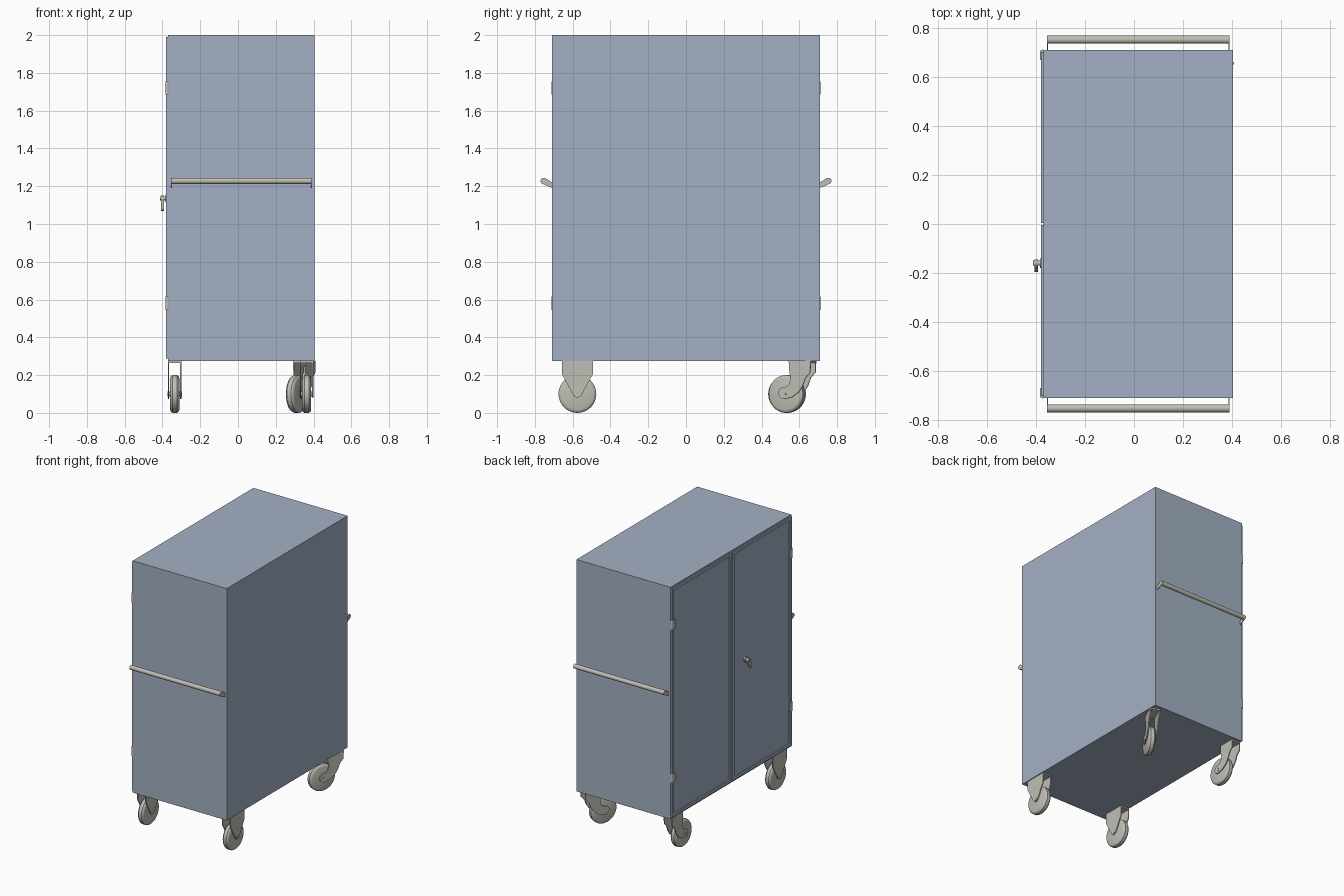
import bpy, bmesh, math
from mathutils import Matrix, Vector

if "Cube" in bpy.data.objects:
    bpy.data.objects.remove(bpy.data.objects["Cube"])


def material(name, rgb):
    m = bpy.data.materials.new(name)
    m.diffuse_color = (*rgb, 1)
    m.use_nodes = True
    m.node_tree.nodes["Principled BSDF"].inputs["Base Color"].default_value = m.diffuse_color
    return m


BLUE = material("blue_grey_paint", (0.37, 0.435, 0.55))
GREY = material("warm_grey_metal", (0.52, 0.515, 0.46))


def finish(name, bm, mat, smooth=False, matrix=None):
    if matrix is not None:
        bm.transform(matrix)
    bmesh.ops.recalc_face_normals(bm, faces=bm.faces)
    me = bpy.data.meshes.new(name)
    bm.to_mesh(me)
    bm.free()
    me.materials.append(mat)
    ob = bpy.data.objects.new(name, me)
    bpy.context.collection.objects.link(ob)
    if smooth:
        bpy.ops.object.select_all(action='DESELECT')
        ob.select_set(True)
        bpy.context.view_layer.objects.active = ob
        bpy.ops.object.shade_smooth_by_angle(angle=math.radians(35))
    return ob


def box(name, lo, hi, mat, matrix=None):
    lo, hi = Vector(lo), Vector(hi)
    bm = bmesh.new()
    bmesh.ops.create_cube(bm, size=1, matrix=Matrix.Translation((lo + hi) / 2) @ Matrix.Diagonal((*(hi - lo), 1)))
    return finish(name, bm, mat, False, matrix)


def rod(name, a, b, r, mat, seg=24):
    a, b = Vector(a), Vector(b)
    d = b - a
    bm = bmesh.new()
    bmesh.ops.create_cone(bm, cap_ends=True, segments=seg, radius1=r, radius2=r, depth=d.length)
    rot = d.to_track_quat('Z', 'Y').to_matrix().to_4x4()
    return finish(name, bm, mat, True, Matrix.Translation((a + b) / 2) @ rot)


def prism(name, pts, x0, x1, mat, matrix=None):
    """Extrude a (y, z) outline from x0 to x1."""
    bm = bmesh.new()
    f = bm.faces.new([bm.verts.new((x0, y, z)) for y, z in pts])
    g = bmesh.ops.extrude_face_region(bm, geom=[f])
    bmesh.ops.translate(bm, vec=(x1 - x0, 0, 0), verts=[v for v in g['geom'] if isinstance(v, bmesh.types.BMVert)])
    return finish(name, bm, mat, True, matrix)


def arc(cy, cz, r, a0, a1, n=10):
    return [(cy + r * math.cos(math.radians(a0 + (a1 - a0) * i / n)),
             cz + r * math.sin(math.radians(a0 + (a1 - a0) * i / n))) for i in range(n + 1)]


def wheel(name, y, matrix):
    # lathed wheel with rounded tread, turning about the x axis
    prof = [(-0.024, 0), (-0.024, 0.084), (-0.021, 0.093), (-0.012, 0.1),
            (0.012, 0.1), (0.021, 0.093), (0.024, 0.084), (0.024, 0)]
    bm = bmesh.new()
    vs = [bm.verts.new((x, 0, r)) for x, r in prof]
    es = [bm.edges.new(p) for p in zip(vs, vs[1:])]
    bmesh.ops.spin(bm, geom=vs + es, axis=(1, 0, 0), cent=(0, 0, 0), angle=2 * math.pi, steps=40)
    bmesh.ops.remove_doubles(bm, verts=bm.verts, dist=1e-5)
    finish(name, bm, GREY, True, matrix @ Matrix.Translation((0, y, 0.1)))


BOTTOM = 0.275

# cabinet body
box("cabinet_body", (-0.37, -0.71, BOTTOM), (0.405, 0.71, 2.0), BLUE)

# doors with a raised rim around a recessed panel, hinges
for s, side in ((-1, "right"), (1, "left")):
    lo, hi = sorted((s * 0.004, s * 0.703))
    door = box(side + "_door", (-0.38, lo, 0.287), (-0.37, hi, 1.99), BLUE)
    bm = bmesh.new()
    bm.from_mesh(door.data)
    face = min(bm.faces, key=lambda f: f.calc_center_median().x)
    bmesh.ops.inset_region(bm, faces=[face], thickness=0.03)
    bmesh.ops.inset_region(bm, faces=[face], thickness=0.004, depth=-0.006)
    bm.to_mesh(door.data)
    bm.free()
    for z, lvl in ((1.72, "upper"), (0.58, "lower")):
        rod(f"{side}_{lvl}_hinge", (-0.374, s * 0.702, z - 0.035), (-0.374, s * 0.702, z + 0.035), 0.01, GREY, 16)
        box(f"{side}_{lvl}_hinge_leaf", (-0.383, s * 0.685 - 0.016, z - 0.03),
            (-0.379, s * 0.685 + 0.016, z + 0.03), GREY)

# door latch: rose, spindle and hanging lever
rod("latch_rose", (-0.37, -0.16, 1.135), (-0.384, -0.16, 1.135), 0.02, GREY)
rod("latch_spindle", (-0.37, -0.16, 1.135), (-0.413, -0.16, 1.135), 0.01, GREY)
prism("latch_lever", arc(-0.16, 1.135, 0.015, -10, 170) + arc(-0.186, 1.08, 0.01, 170, 350), -0.407, -0.393, GREY)

# push bars with end brackets
for s, end in ((-1, "front"), (1, "back")):
    rod(end + "_push_bar", (-0.355, s * 0.753, 1.228), (0.39, s * 0.753, 1.228), 0.0165, GREY)
    outline = [(0.708, 1.22), (0.708, 1.19)] + arc(0.753, 1.228, 0.0168, -65, 115)
    for x in (-0.355, 0.386):
        prism(end + "_bar_bracket", [(s * y, z) for y, z in outline], x, x + 0.004, GREY)

# caster fork outlines relative to the pivot
fixed = [(0.082, BOTTOM), (-0.082, BOTTOM), (-0.082, 0.205)] + arc(0, 0.108, 0.026, 212, 328) + [(0.082, 0.205)]
swivel = [(0.065, BOTTOM), (-0.062, BOTTOM), (-0.058, 0.215), (-0.05, 0.18), (-0.062, 0.15)] \
    + arc(-0.09, 0.105, 0.032, 80, 275) + [(-0.045, 0.083), (-0.005, 0.11), (0.02, 0.145), (0.035, 0.185), (0.063, 0.215)]


def caster(name, x, y, turn, outline, wy, y0, y1):
    m = Matrix.Translation((x, y, 0)) @ Matrix.Rotation(math.radians(turn), 4, 'Z')
    wheel(name + "_wheel", wy, m)
    for s in (-1, 1):
        prism(name + "_fork_side", outline, s * 0.029, s * 0.036, GREY, m)
    box(name + "_fork_top", (-0.036, y0, BOTTOM - 0.01), (0.036, y1, BOTTOM), GREY, m)
    bm = bmesh.new()
    bmesh.ops.create_cone(bm, cap_ends=True, segments=20, radius1=0.012, radius2=0.012, depth=0.076)
    finish(name + "_axle", bm, GREY, True,
           m @ Matrix.Translation((0, wy, 0.1)) @ Matrix.Rotation(math.pi / 2, 4, 'Y'))


caster("fixed_caster_left", -0.335, -0.575, 0, fixed, 0, -0.082, 0.082)
caster("fixed_caster_right", 0.363, -0.575, 0, fixed, 0, -0.082, 0.082)
caster("swivel_caster_left", -0.335, 0.625, 0, swivel, -0.09, -0.062, 0.065)
caster("swivel_caster_right", 0.35, 0.615, -25, swivel, -0.09, -0.062, 0.065)
